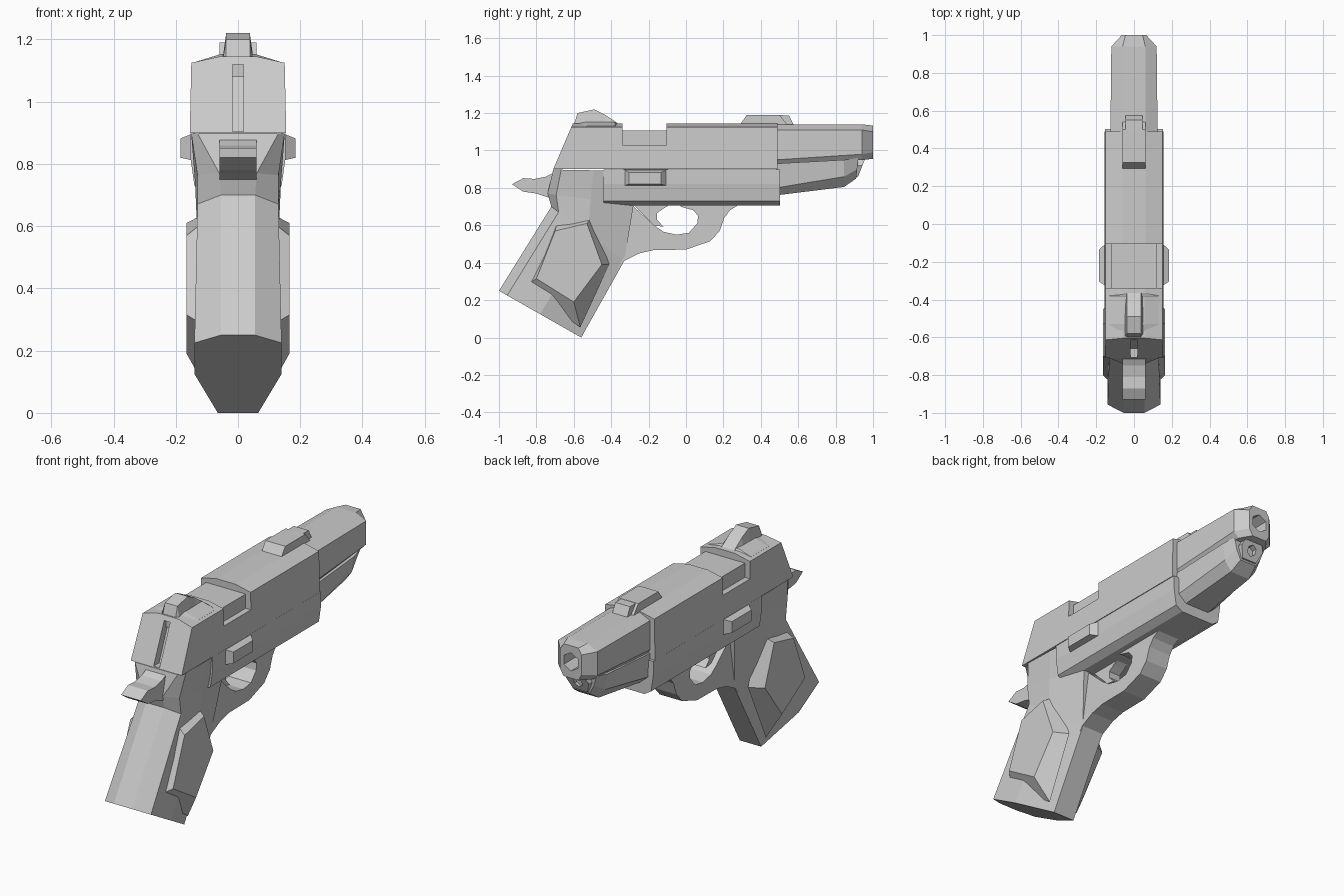
import bpy, bmesh
from math import cos, sin, pi


def make(name, verts, faces):
    me = bpy.data.meshes.new(name)
    me.from_pydata(verts, [], faces)
    bm = bmesh.new()
    bm.from_mesh(me)
    bmesh.ops.recalc_face_normals(bm, faces=bm.faces)
    bm.to_mesh(me)
    bm.free()
    ob = bpy.data.objects.new(name, me)
    bpy.context.collection.objects.link(ob)
    return ob


def bridge(rings):
    """Vertices and faces of a capped skin through equal rings."""
    n = len(rings[0])
    faces = [tuple(range(n)), tuple(range((len(rings) - 1) * n, len(rings) * n))]
    for r in range(len(rings) - 1):
        for i in range(n):
            j = (i + 1) % n
            faces.append((r * n + i, r * n + j, (r + 1) * n + j, (r + 1) * n + i))
    return [v for ring in rings for v in ring], faces


def loft(name, halves):
    """Skin through half rings of (x, y, z), each mirrored across x = 0."""
    return make(name, *bridge([h + [(-x, y, z) for x, y, z in reversed(h)] for h in halves]))


def at(y, section, shear=0, z0=0.9):
    return [(x, y + (z - z0) * shear, z) for x, z in section]


def prism(name, profile, hw, x0=None):
    """Extrude a side profile of (y, z) across x."""
    a = -hw if x0 is None else x0
    return make(name, *bridge([[(x, y, z) for y, z in profile] for x in (a, hw)]))


def pads(name, outer, inner, x0, x1):
    """Raised bevelled pad on both sides."""
    for side, s in (("right", 1), ("left", -1)):
        make(f"{side}_{name}", *bridge([[(s * x0, y, z) for y, z in outer],
                                        [(s * x1, y, z) for y, z in inner]]))


def box(y0, y1, z0, z1):
    return [(y0, z0), (y1, z0), (y1, z1), (y0, z1)]


def hexagon(r, y0, y1, z):
    pts = [(r * cos(i * pi / 3 + pi / 6), r * sin(i * pi / 3 + pi / 6)) for i in range(6)]
    return make("bore_cutter", *bridge([[(x, y, z + h) for x, h in pts] for y in (y0, y1)]))


def cut(ob, *cutters):
    for c in cutters:
        c.hide_render = True
        m = ob.modifiers.new("cut", "BOOLEAN")
        m.operation, m.solver, m.object = "DIFFERENCE", "EXACT", c
    bpy.context.view_layer.update()
    ev = ob.evaluated_get(bpy.context.evaluated_depsgraph_get())
    me = bpy.data.meshes.new_from_object(ev)
    ob.modifiers.clear()
    ob.data = me
    for c in cutters:
        bpy.data.objects.remove(c)


# Slide with slanted rear, side notches and a rear slot
sec = [(0.06, 1.145), (0.15, 1.125), (0.155, 0.9)]
slide = loft("slide", [at(-0.71, sec, 0.43), at(0.49, sec)])
cut(slide,
    prism("top_cutter", box(-0.34, -0.105, 1.108, 1.3), 0.3),
    prism("notch_cutter_r", box(-0.34, -0.105, 1.03, 1.3), 0.3, 0.12),
    prism("notch_cutter_l", box(-0.34, -0.105, 1.03, 1.3), -0.12, -0.3),
    prism("slot_cutter", [(-0.8, 0.905), (-0.66, 0.905), (-0.57, 1.12), (-0.8, 1.12)], 0.018))

# Nose of the slide with the muzzle bore
nose_sec = [(0.06, 1.14), (0.125, 1.11), (0.125, 0.95), (0.10, 0.91)]
nose = loft("slide_nose", [
    at(0.48, nose_sec),
    at(0.94, [(0.06, 1.14), (0.12, 1.11), (0.12, 0.98), (0.09, 0.95)]),
    at(1.0, [(0.045, 1.133), (0.065, 1.10), (0.065, 0.99), (0.045, 0.955)])])
cut(nose, hexagon(0.05, 0.82, 1.1, 1.045))

# Dust cover under the nose, with the guide rod end
loft("dust_cover", [
    at(0.48, [(0.125, 0.93), (0.122, 0.80), (0.075, 0.76)]),
    at(0.845, [(0.115, 0.95), (0.10, 0.86), (0.06, 0.805)]),
    at(0.91, [(0.10, 0.96), (0.08, 0.90), (0.05, 0.85)], 0.1, 0.85)])
rod = loft("guide_rod_end", [
    at(0.80, [(0.05, 0.96), (0.075, 0.92), (0.05, 0.845)]),
    at(0.92, [(0.05, 0.96), (0.07, 0.92), (0.045, 0.86)], 0.4, 0.86)])
cut(rod, hexagon(0.028, 0.88, 1.1, 0.91))

# Frame
frame_sec = [(0.153, 0.898), (0.153, 0.82), (0.14, 0.73), (0.10, 0.705)]
loft("frame", [at(-0.44, frame_sec), at(0.503, frame_sec)])


# Grip, a faceted section running from the butt up to the slide
def grip_ring(back, front, widths):
    return [(w, back[0] + (front[0] - back[0]) * t, back[1] + (front[1] - back[1]) * t)
            for t, w in zip((0, 0.1, 0.5, 1), widths)]


loft("grip", [
    grip_ring((-1.0, 0.25), (-0.56, 0.0), (0.055, 0.14, 0.14, 0.065)),
    grip_ring((-0.72, 0.70), (-0.33, 0.41), (0.055, 0.13, 0.13, 0.065)),
    grip_ring((-0.74, 0.77), (-0.28, 0.71), (0.06, 0.13, 0.138, 0.10)),
    grip_ring((-0.71, 0.898), (-0.28, 0.89), (0.13, 0.15, 0.15, 0.14))])
pads("grip_panel",
     [(-0.685, 0.63), (-0.87, 0.27), (-0.565, 0.055), (-0.41, 0.39), (-0.5, 0.65)],
     [(-0.70, 0.57), (-0.80, 0.315), (-0.60, 0.19), (-0.45, 0.39), (-0.53, 0.61)], 0.09, 0.165)

# Trigger guard and trigger
guard = prism("trigger_guard", [
    (-0.42, 0.30), (-0.33, 0.41), (-0.25, 0.45), (-0.17, 0.468), (0.0, 0.47), (0.13, 0.515),
    (0.18, 0.57), (0.205, 0.64), (0.235, 0.68), (0.29, 0.715), (-0.45, 0.715)], 0.068)
cut(guard, prism("guard_cutter", [
    (-0.29, 0.71), (-0.17, 0.60), (-0.12, 0.565), (-0.05, 0.55), (0.015, 0.56), (0.06, 0.61),
    (0.065, 0.65), (0.04, 0.68), (-0.03, 0.70), (-0.03, 0.76), (-0.29, 0.76)], 0.2))
prism("trigger", [(-0.29, 0.72), (-0.17, 0.60), (-0.12, 0.592), (-0.155, 0.63),
                  (-0.155, 0.665), (-0.12, 0.69), (-0.07, 0.72)], 0.035)

# Tang spur behind the grip
prism("tang_spur", [(-0.66, 0.89), (-0.71, 0.88), (-0.75, 0.86), (-0.81, 0.848), (-0.87, 0.852),
                    (-0.93, 0.82), (-0.87, 0.78), (-0.80, 0.77), (-0.74, 0.75), (-0.66, 0.75)], 0.06)

# Rear sight, with a raised base, and front sight
loft("rear_sight_base", [
    at(-0.60, [(0.05, 1.14), (0.13, 1.12), (0.13, 1.08)]),
    at(-0.53, [(0.055, 1.153), (0.13, 1.13), (0.13, 1.08)]),
    at(-0.38, [(0.055, 1.153), (0.13, 1.13), (0.13, 1.08)]),
    at(-0.34, [(0.05, 1.115), (0.12, 1.11), (0.12, 1.08)])])
loft("rear_sight", [
    at(y, [(0.038, top), (0.052, 1.12)]) for y, top in
    ((-0.60, 1.135), (-0.58, 1.20), (-0.49, 1.22), (-0.43, 1.19), (-0.35, 1.135))])
prism("front_sight", [(0.29, 1.14), (0.325, 1.19), (0.50, 1.19), (0.54, 1.14)], 0.06)
prism("front_sight_tail", [(0.40, 1.13), (0.40, 1.19), (0.55, 1.188), (0.58, 1.13)], 0.045)

# Side levers
pads("lever", box(-0.335, -0.095, 0.81, 0.9), box(-0.305, -0.135, 0.82, 0.882), 0.14, 0.185)
